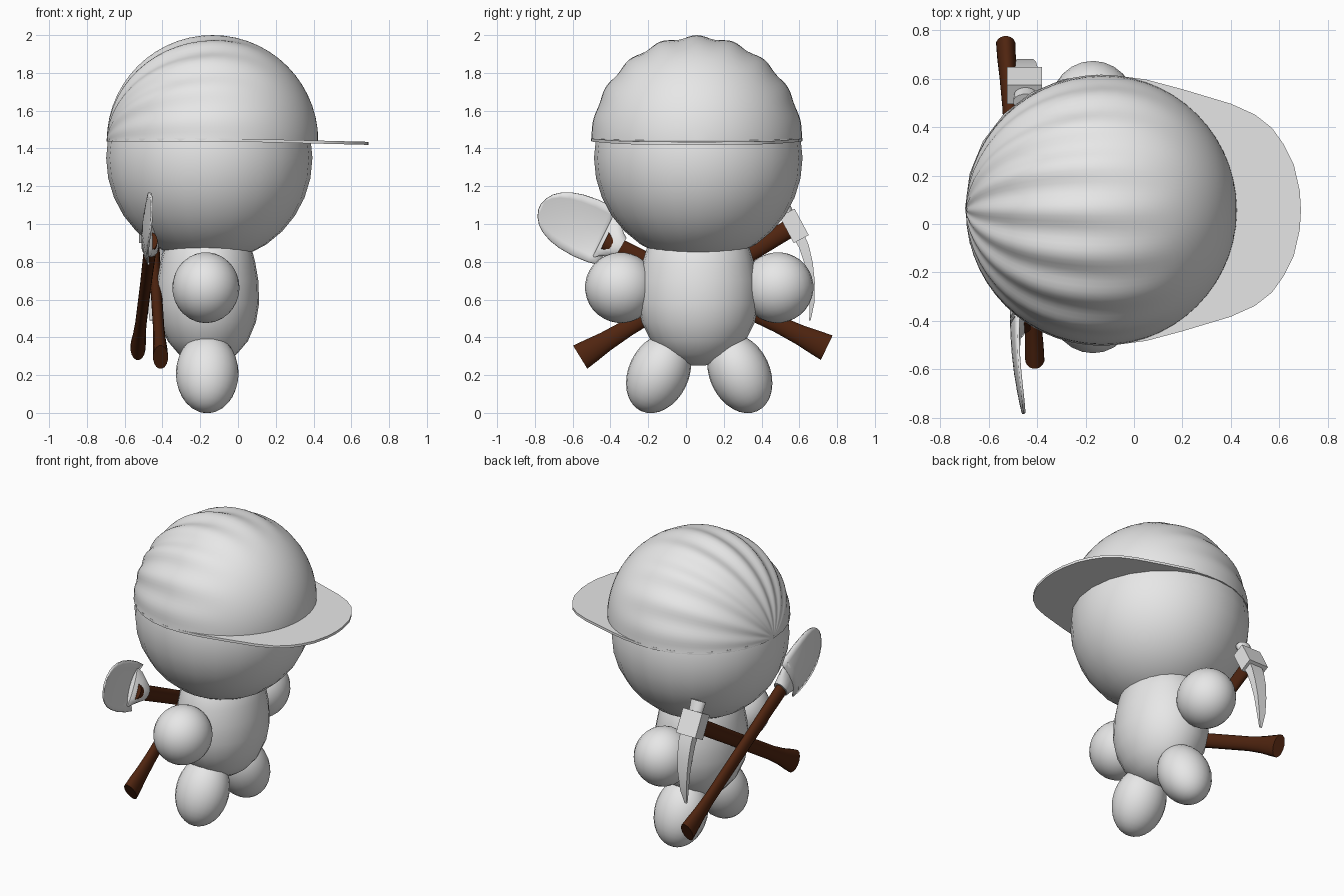
import bpy, bmesh, math
from mathutils import Vector, Matrix

if "Cube" in bpy.data.objects:
    bpy.data.objects.remove(bpy.data.objects["Cube"])

CY = 0.07  # y of the figure's mirror plane


def material(name, rgb):
    m = bpy.data.materials.new(name)
    m.diffuse_color = (*rgb, 1)
    m.use_nodes = True
    m.node_tree.nodes["Principled BSDF"].inputs["Base Color"].default_value = m.diffuse_color
    return m


GREY = material("light grey", (0.8, 0.8, 0.8))
BROWN = material("dark brown", (0.08, 0.018, 0.005))


def finish(name, bm, mat, angle=40):
    bmesh.ops.recalc_face_normals(bm, faces=bm.faces)
    me = bpy.data.meshes.new(name)
    bm.to_mesh(me)
    bm.free()
    me.materials.append(mat)
    ob = bpy.data.objects.new(name, me)
    bpy.context.collection.objects.link(ob)
    bpy.ops.object.select_all(action='DESELECT')
    ob.select_set(True)
    bpy.context.view_layer.objects.active = ob
    bpy.ops.object.shade_smooth_by_angle(angle=math.radians(angle))
    return ob


def ellipsoid(name, loc, radii, tilt=0, seg=24, rings=16):
    bm = bmesh.new()
    bmesh.ops.create_uvsphere(bm, u_segments=seg, v_segments=rings, radius=1)
    bm.transform(Matrix.Translation(loc) @ Matrix.Rotation(tilt, 4, 'X')
                 @ Matrix.Diagonal((*radii, 1)))
    return finish(name, bm, GREY, 60)


def loft(name, sections, mat, n=16, angle=40):
    """Sections are (centre, x radius, in-plane radius) along a path; n=4 gives box sections."""
    bm = bmesh.new()
    rings = []
    k = math.sqrt(2) if n == 4 else 1
    for i, (c, rx, rv) in enumerate(sections):
        a = Vector(sections[max(i - 1, 0)][0])
        b = Vector(sections[min(i + 1, len(sections) - 1)][0])
        v = (b - a).cross(Vector((1, 0, 0))).normalized()
        ring = []
        for j in range(n):
            t = 2 * math.pi * (j + 0.5) / n
            ring.append(bm.verts.new(Vector(c) + Vector((k * rx * math.cos(t), 0, 0))
                                     + v * k * rv * math.sin(t)))
        rings.append(ring)
    for r, s in zip(rings, rings[1:]):
        for j in range(n):
            bm.faces.new((r[j], r[(j + 1) % n], s[(j + 1) % n], s[j]))
    bm.faces.new(rings[0])
    bm.faces.new(rings[-1])
    return finish(name, bm, mat, angle)


# Head
ellipsoid("head", (-0.152, 0.065, 1.35), (0.546, 0.552, 0.55))

# Body: lathed profile (z, radius), narrower front to back
bm = bmesh.new()
prof = [(0.25, 0.03), (0.265, 0.10), (0.31, 0.18), (0.38, 0.25), (0.48, 0.30),
        (0.58, 0.32), (0.7, 0.315), (0.8, 0.295), (0.88, 0.27), (0.98, 0.2)]
rings = [[bm.verts.new((-0.16 + 0.85 * r * math.cos(a * math.pi / 12),
                        0.065 + r * math.sin(a * math.pi / 12), z)) for a in range(24)]
         for z, r in prof]
for r, s in zip(rings, rings[1:]):
    for j in range(24):
        bm.faces.new((r[j], r[(j + 1) % 24], s[(j + 1) % 24], s[j]))
bm.faces.new(rings[0])
bm.faces.new(rings[-1])
finish("body", bm, GREY, 60)

# Arms and legs, mirrored
for side, s in (("right", -1), ("left", 1)):
    ellipsoid(side + "_arm", (-0.17, CY + s * 0.415, 0.663), (0.178, 0.19, 0.187), s * 0.3)
    ellipsoid(side + "_leg", (-0.163, CY + s * 0.215, 0.209), (0.166, 0.16, 0.22), s * 0.44)

# Cap dome: half sphere with its poles on x, ridges running front to back
bm = bmesh.new()
NP, NT = 72, 28
grid = []
for i in range(NT + 1):
    th = math.pi * i / NT
    row = []
    for j in range(NP + 1):
        phi = math.pi * (j / NP - 0.5)
        fade = min(1, max(0, (0.55 - math.cos(th)) / 0.8)) * math.cos(phi) ** 0.6
        r = 0.56 - 0.012 * fade * (1 - math.cos(18 * phi)) * math.sin(th)
        row.append(bm.verts.new((-0.135 + r * math.cos(th),
                                 0.057 + r * math.sin(th) * math.sin(phi),
                                 1.44 + r * math.sin(th) * math.cos(phi))))
    grid.append(row)
for i in range(NT):
    for j in range(NP):
        bm.faces.new((grid[i][j], grid[i][j + 1], grid[i + 1][j + 1], grid[i + 1][j]))
bmesh.ops.remove_doubles(bm, verts=bm.verts, dist=0.0005)
finish("cap_dome", bm, GREY, 60)

# Visor: thin plate, round behind and stretched forward, drooping slightly
half = [(0.69, 0.0), (0.685, 0.08), (0.66, 0.19), (0.62, 0.27), (0.57, 0.34), (0.5, 0.395),
        (0.4, 0.44), (0.2, 0.5), (0.05, 0.54)]
half += [(-0.135 + 0.56 * math.cos(math.radians(a)), 0.56 * math.sin(math.radians(a)))
         for a in range(84, 181, 12)]
half[-1] = (-0.695, 0.0)
outline = half + [(x, -y) for x, y in half[-2:0:-1]]
bm = bmesh.new()
bot, top = ([bm.verts.new((x, 0.057 + y, z - 0.017 * max(0, x) / 0.69)) for x, y in outline]
            for z in (1.436, 1.452))
N = len(outline)
for j in range(N):
    bm.faces.new((bot[j], bot[(j + 1) % N], top[(j + 1) % N], top[j]))
# fill across in strips between mirrored points
for ring in (bot, top):
    for j in range(N // 2):
        quad = [ring[j], ring[j + 1], ring[(N - j - 1) % N], ring[(N - j) % N]]
        bm.faces.new(list(dict.fromkeys(quad)))
finish("cap_visor", bm, GREY, 30)


def handle(name, low, high):
    low, high = Vector(low), Vector(high)
    spec = [(0, 0.040, 0.073), (0.05, 0.039, 0.066), (0.12, 0.034, 0.054), (0.22, 0.03, 0.046),
            (0.6, 0.03, 0.046), (1, 0.034, 0.05)]
    loft(name, [(low.lerp(high, t), a, b) for t, a, b in spec], BROWN)


# Shovel
handle("shovel_handle", (-0.53, 0.745, 0.345), (-0.46, -0.43, 0.91))
loft("shovel_socket", [((-0.465, -0.345, 0.875), 0.045, 0.06), ((-0.467, -0.37, 0.89), 0.046, 0.075),
                       ((-0.475, -0.41, 0.92), 0.035, 0.11), ((-0.49, -0.44, 0.935), 0.018, 0.13)], GREY)
bm = bmesh.new()
widths = [(0, 0.148), (0.15, 0.16), (0.35, 0.163), (0.55, 0.155), (0.7, 0.14),
          (0.82, 0.117), (0.91, 0.088), (0.97, 0.052), (1, 0.015)]
rows = []
for t, w in widths:
    row = []
    for k in range(-4, 5):
        s = k / 4
        row.append(bm.verts.new((-0.507 + 0.053 * t * t + 0.035 * s * s * (1 - t),
                                 -0.40 - 0.375 * t + 0.41 * w * s,
                                 0.92 + 0.17 * t + 0.91 * w * s)))
    rows.append(row)
for r, q in zip(rows, rows[1:]):
    for k in range(8):
        bm.faces.new((r[k], r[k + 1], q[k + 1], q[k]))
blade = finish("shovel_blade", bm, GREY)
sol = blade.modifiers.new("thickness", 'SOLIDIFY')
sol.thickness = 0.01
sol.offset = 0

# Pickaxe
handle("pickaxe_handle", (-0.41, -0.56, 0.295), (-0.455, 0.57, 0.99))
loft("pickaxe_block", [((-0.452, 0.535, 1.06), 0.072, 0.045), ((-0.452, 0.61, 0.92), 0.072, 0.045)],
     GREY, n=4)
loft("pickaxe_hammer", [((-0.448, 0.505, 1.12), 0.052, 0.036), ((-0.448, 0.54, 1.05), 0.046, 0.032)],
     GREY, n=16)
loft("pickaxe_point", [((-0.445, 0.59, 0.95), 0.047, 0.03), ((-0.445, 0.625, 0.88), 0.046, 0.026),
                       ((-0.447, 0.65, 0.79), 0.042, 0.022), ((-0.45, 0.665, 0.69), 0.034, 0.017),
                       ((-0.455, 0.667, 0.58), 0.024, 0.012), ((-0.46, 0.656, 0.49), 0.008, 0.004)],
     GREY, n=4, angle=35)
